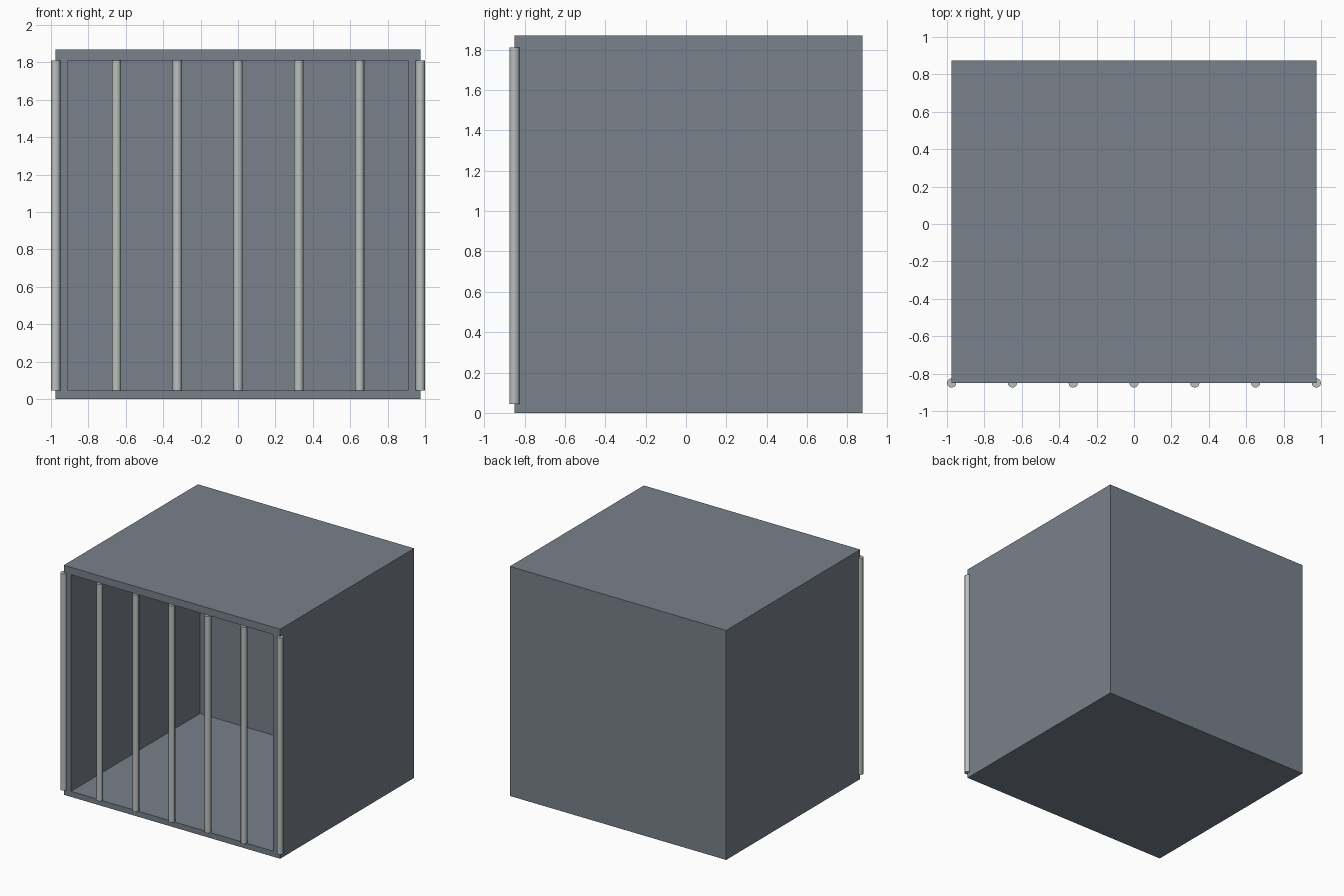
import bpy
import bmesh
from mathutils import Vector

# Remove the default cube
default = bpy.data.objects.get("Cube")
if default:
    bpy.data.objects.remove(default, do_unlink=True)


def make_material(name, rgb):
    mat = bpy.data.materials.new(name)
    mat.use_nodes = True
    color = (*rgb, 1.0)
    mat.diffuse_color = color
    mat.node_tree.nodes["Principled BSDF"].inputs["Base Color"].default_value = color
    return mat


slate = make_material("slate_grey", (0.19, 0.22, 0.26))
steel = make_material("light_steel", (0.50, 0.53, 0.52))

# Overall dimensions
HALF_WIDTH, FRONT, BACK, HEIGHT = 0.975, -0.85, 0.875, 1.87
INNER_HALF, INNER_BACK = 0.91, 0.81
FLOOR, CEILING = 0.045, 1.81
BAR_RADIUS, BAR_COUNT = 0.025, 7


def build_shell():
    """Hollow box, open at the front, with a solid rim around the opening."""
    bm = bmesh.new()
    bmesh.ops.create_cube(bm, size=1.0)
    bmesh.ops.scale(bm, vec=(2 * HALF_WIDTH, BACK - FRONT, HEIGHT), verts=bm.verts)
    bmesh.ops.translate(bm, vec=(0, (FRONT + BACK) / 2, HEIGHT / 2), verts=bm.verts)
    bm.normal_update()

    # Inset the front face to form the rim
    front = min(bm.faces, key=lambda f: f.calc_center_median().y)
    bmesh.ops.inset_region(bm, faces=[front], thickness=0.05)
    for v in front.verts:
        v.co.x = INNER_HALF if v.co.x > 0 else -INNER_HALF
        v.co.z = CEILING if v.co.z > HEIGHT / 2 else FLOOR

    # Push the opening back to hollow out the cell
    result = bmesh.ops.extrude_discrete_faces(bm, faces=[front])
    for v in result["faces"][0].verts:
        v.co.y = INNER_BACK
    bmesh.ops.recalc_face_normals(bm, faces=bm.faces)

    mesh = bpy.data.meshes.new("cage_shell")
    bm.to_mesh(mesh)
    bm.free()
    mesh.materials.append(slate)
    obj = bpy.data.objects.new("cage_shell", mesh)
    bpy.context.collection.objects.link(obj)


def build_bar(index, x):
    """Round upright bar standing in the front plane."""
    bpy.ops.mesh.primitive_cylinder_add(
        vertices=12, radius=BAR_RADIUS, depth=CEILING - FLOOR,
        location=Vector((x, FRONT, (FLOOR + CEILING) / 2)))
    bar = bpy.context.object
    bar.name = f"front_bar_{index + 1}"
    bar.data.materials.append(steel)
    bpy.ops.object.shade_smooth_by_angle()


build_shell()

# Evenly spaced bars, the outer two on the corners of the shell
spacing = 2 * HALF_WIDTH / (BAR_COUNT - 1)
for i in range(BAR_COUNT):
    build_bar(i, -HALF_WIDTH + i * spacing)
